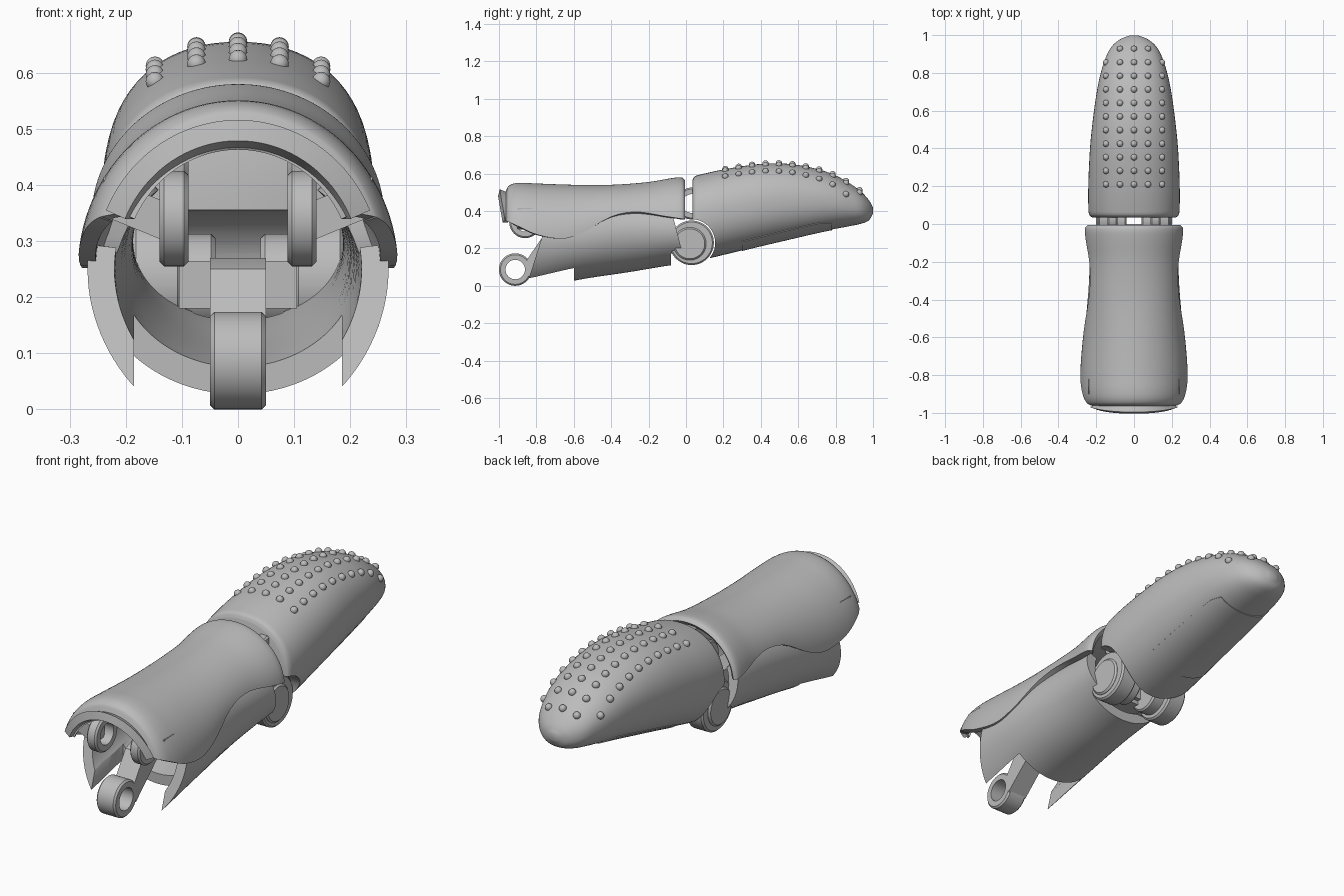
import bpy, bmesh
from math import sin, cos, asin, pi, radians

cube = bpy.data.objects.get("Cube")
if cube:
    bpy.data.objects.remove(cube, do_unlink=True)

grey = bpy.data.materials.new("plain grey")
grey.use_nodes = True
grey.diffuse_color = (0.5, 0.5, 0.5, 1)
grey.node_tree.nodes["Principled BSDF"].inputs["Base Color"].default_value = (0.5, 0.5, 0.5, 1)
parts = []


def add(name, bm, fix=True):
    if fix:
        bmesh.ops.recalc_face_normals(bm, faces=bm.faces)
    mesh = bpy.data.meshes.new(name)
    bm.to_mesh(mesh)
    bm.free()
    mesh.materials.append(grey)
    ob = bpy.data.objects.new(name, mesh)
    bpy.context.collection.objects.link(ob)
    parts.append(ob)
    return ob


def grid(name, rings, wrap=False, loop=False, caps=False, fix=True):
    """Skin a list of point rings."""
    bm = bmesh.new()
    vs = [[bm.verts.new(p) for p in ring] for ring in rings]
    n, m = len(vs), len(vs[0])
    for r in range(n if loop else n - 1):
        a, b = vs[r], vs[(r + 1) % n]
        for i in range(m if wrap else m - 1):
            j = (i + 1) % m
            bm.faces.new((a[i], b[i], b[j], a[j]))
    if caps:
        bm.faces.new(vs[0])
        bm.faces.new(vs[-1])
    return add(name, bm, fix)


def interp(rows, y):
    """Smooth interpolation of table rows by their first value."""
    k = 0
    while k < len(rows) - 2 and y > rows[k + 1][0]:
        k += 1
    p, q = rows[k], rows[k + 1]
    o, s = rows[max(k - 1, 0)], rows[min(k + 2, len(rows) - 1)]
    d = q[0] - p[0]
    t = (y - p[0]) / d
    out = []
    for c in range(1, len(p)):
        m0 = (q[c] - o[c]) / (q[0] - o[0]) * d
        m1 = (s[c] - p[c]) / (s[0] - p[0]) * d
        out.append((2*t**3 - 3*t*t + 1) * p[c] + (t**3 - 2*t*t + t) * m0
                   + (3*t*t - 2*t**3) * q[c] + (t**3 - t*t) * m1)
    return out


def samples(rows, per=5):
    ys = [p[0] + (q[0] - p[0]) * i / per for p, q in zip(rows, rows[1:]) for i in range(per)]
    return ys + [rows[-1][0]]


def oval(y, w, zc, up, down, a, n=2.0):
    c, s = cos(a), sin(a)
    sx, sz = (1 if c >= 0 else -1), (up if s >= 0 else -down)
    return (w * sx * abs(c) ** (2 / n), y, zc + sz * abs(s) ** (2 / n))


def shell(name, ys, section, edge, top, thick, n=2.0, steps=56):
    """Open arched sheet above or below an edge height, thickened inwards."""
    rings = []
    for y in ys:
        w, zc, up, down = section(y)
        dz = edge(y) - zc
        f = max(-1, min(1, dz / (up if dz > 0 else down)))
        a = asin((1 if f > 0 else -1) * abs(f) ** (n / 2))
        lo, hi = (a, pi - a) if top else (pi - a, 2 * pi + a)
        rings.append([oval(y, w, zc, up, down, lo + (hi - lo) * i / steps, n) for i in range(steps + 1)])
    ob = grid(name, rings, fix=False)
    mod = ob.modifiers.new("thickness", "SOLIDIFY")
    mod.thickness, mod.offset = thick, -1
    apply(ob, mod)
    return ob


def apply(ob, mod):
    bpy.context.view_layer.objects.active = ob
    bpy.ops.object.modifier_apply(modifier=mod.name)


def cut(ob, cutter):
    mod = ob.modifiers.new("cut", "BOOLEAN")
    mod.operation, mod.solver, mod.object = "DIFFERENCE", "EXACT", cutter
    apply(ob, mod)
    parts.remove(cutter)
    bpy.data.objects.remove(cutter, do_unlink=True)


def disc(name, x0, x1, y, z, r, hole=0.0, b=0.008):
    """Chamfered disc or ring with its axis along x."""
    prof = [(x0, r - b), (x0 + b, r), (x1 - b, r), (x1, r - b)]
    if hole:
        prof += [(x1, hole), (x0, hole)]
    turn = [2 * pi * i / 48 for i in range(48)]
    rings = [[(x, y + q * cos(t), z + q * sin(t)) for t in turn] for x, q in prof]
    return grid(name, rings, wrap=True, loop=bool(hole), caps=not hole)


def prism(name, x0, x1, pts):
    return grid(name, [[(x, y, z) for y, z in pts] for x in (x0, x1)], wrap=True, caps=True)


# Fingertip: y, half width, top, bottom
tip_rows = [(.035, .222, .565, .13), (.045, .235, .583, .13), (.07, .241, .593, .135),
            (.2, .242, .622, .165), (.4, .233, .652, .215), (.55, .218, .652, .25),
            (.7, .197, .625, .285), (.8, .176, .59, .305), (.88, .150, .545, .32),
            (.94, .118, .50, .333), (.98, .07, .455, .352), (.999, .02, .42, .385)]
TIP_N = 2.2


def tip_section(y, grow=0.0):
    w, zt, zb = interp(tip_rows, y)
    h = (zt - zb) / 2 + grow
    return w + grow, (zt + zb) / 2, h, h


turn = [2 * pi * i / 72 for i in range(72)]
tip = grid("fingertip", [[oval(y, *tip_section(y), a, TIP_N) for a in turn] for y in samples(tip_rows)],
           wrap=True, caps=True)
cut(tip, disc("hinge_cutter", -.4, .4, .03, .23, .126))

# Finger pad under the tip
pad_edge = [(.3, .235), (.5, .285), (.72, .335), (.78, .335)]
shell("finger_pad", samples(pad_edge), lambda y: tip_section(y, .004),
      lambda y: interp(pad_edge, y)[0], False, .012, TIP_N)

# Grip bumps on the top of the tip
bm = bmesh.new()
for col in range(-2, 3):
    for row in range(11):
        y, x = .21 + row * .0717, col * .074
        if abs(col) == 2 and row > 9:
            continue
        w, zc, h, _ = tip_section(y)
        z = zc + h * max(0, 1 - abs(x / w) ** TIP_N) ** (1 / TIP_N)
        new = bmesh.ops.create_uvsphere(bm, u_segments=14, v_segments=8, radius=.017)["verts"]
        bmesh.ops.translate(bm, vec=(x, y, z), verts=new)
add("grip_bumps", bm)

# Upper shell of the middle segment: y, half width, centre, height
top_rows = [(-.965, .235, .25, .25), (-.95, .262, .25, .283), (-.9, .28, .25, .3),
            (-.8, .285, .25, .297), (-.6, .27, .27, .27), (-.4, .245, .33, .21),
            (-.2, .243, .34, .215), (-.06, .26, .34, .238), (-.02, .259, .34, .238),
            (-.005, .246, .34, .225)]
wave = [(-.99, .36), (-.9, .32), (-.8, .275), (-.66, .252), (-.55, .285), (-.4, .37),
        (-.27, .395), (-.1, .37), (0, .355)]


def top_section(y):
    w, zc, h = interp(top_rows, y)
    return w, zc, h, h


shell("upper_shell", samples(top_rows), top_section, lambda y: interp(wave, y)[0], True, .03)

# Flared lip at the front of the upper shell
lip = shell("front_lip", [-.955, -.965, -.995][::-1],
            lambda y: (.24 - (y + .955) * .4, .25, .25 - (y + .955) * .4, .25), lambda y: .355, True, .04)
for v in lip.data.vertices:
    if v.co.y < -.975:
        v.co.y += (.51 - v.co.z) * .17

# Lower shell: y, half width, centre, upper height, lower height
low_rows = [(-.95, .272, .25, .28, .31), (-.84, .27, .25, .28, .288), (-.6, .262, .26, .25, .233),
            (-.3, .238, .29, .2, .216), (-.08, .235, .3, .2, .19), (0, .235, .3, .2, .185)]
lower = shell("lower_shell", samples(low_rows), lambda y: interp(low_rows, y),
              lambda y: interp(wave, y)[0] + .03, False, .048)
cut(lower, prism("slot_cutter", -.185, .185, [(-1.2, -.3), (-.6, -.3), (-.6, .22), (-1.2, .22)]))
cut(lower, prism("front_cutter", -.5, .5, [(-1.2, -.2), (-.916, -.2), (-.77, .26), (-.69, .5), (-1.2, .5)]))
cut(lower, prism("rear_cutter", -.5, .5, [(-.08, 0), (-.08, .172), (-.02, .18), (-.09, .45), (.2, .45), (.2, 0)]))

# Drive link with its eye and cross piece
disc("link_eye", -.05, .05, -.913, .087, .087, .052)
prism("link_bar", -.05, .05, [(-.85, .14), (-.775, .25), (-.72, .27), (0, .27), (0, .2), (-.68, .19), (-.84, .045)])
prism("cross_piece", -.105, .105, [(-.14, .18), (-.02, .18), (-.02, .265), (-.14, .265)])

# Paired hinge parts
for side, s in (("left", 1), ("right", -1)):
    def pair(name, x0, x1, *args):
        disc(side + "_" + name, *sorted((s * x0, s * x1)), *args)
    pair("knuckle_ring", .088, .14, -.86, .34, .085, .05)
    pair("middle_ring", .088, .14, .03, .44, .085, .05)
    pair("hinge_ear", .1, .19, .03, .23, .119)
    pair("hinge_pin", .04, .2, .02, .225, .088)
    # Strut tying the knuckle ring to the shell wall
    rings = [[(s * x, y, z + dz) for y, z in ((-.9, .30), (-.82, .30), (-.82, .37), (-.9, .37))]
             for x, dz in ((.13, 0), (.24, .045))]
    grid(side + "_knuckle_strut", rings, wrap=True, caps=True)

# Smooth shading with sharp edges kept
bpy.ops.object.select_all(action="DESELECT")
for ob in parts:
    ob.select_set(True)
bpy.context.view_layer.objects.active = parts[0]
bpy.ops.object.shade_smooth_by_angle(angle=radians(35))
